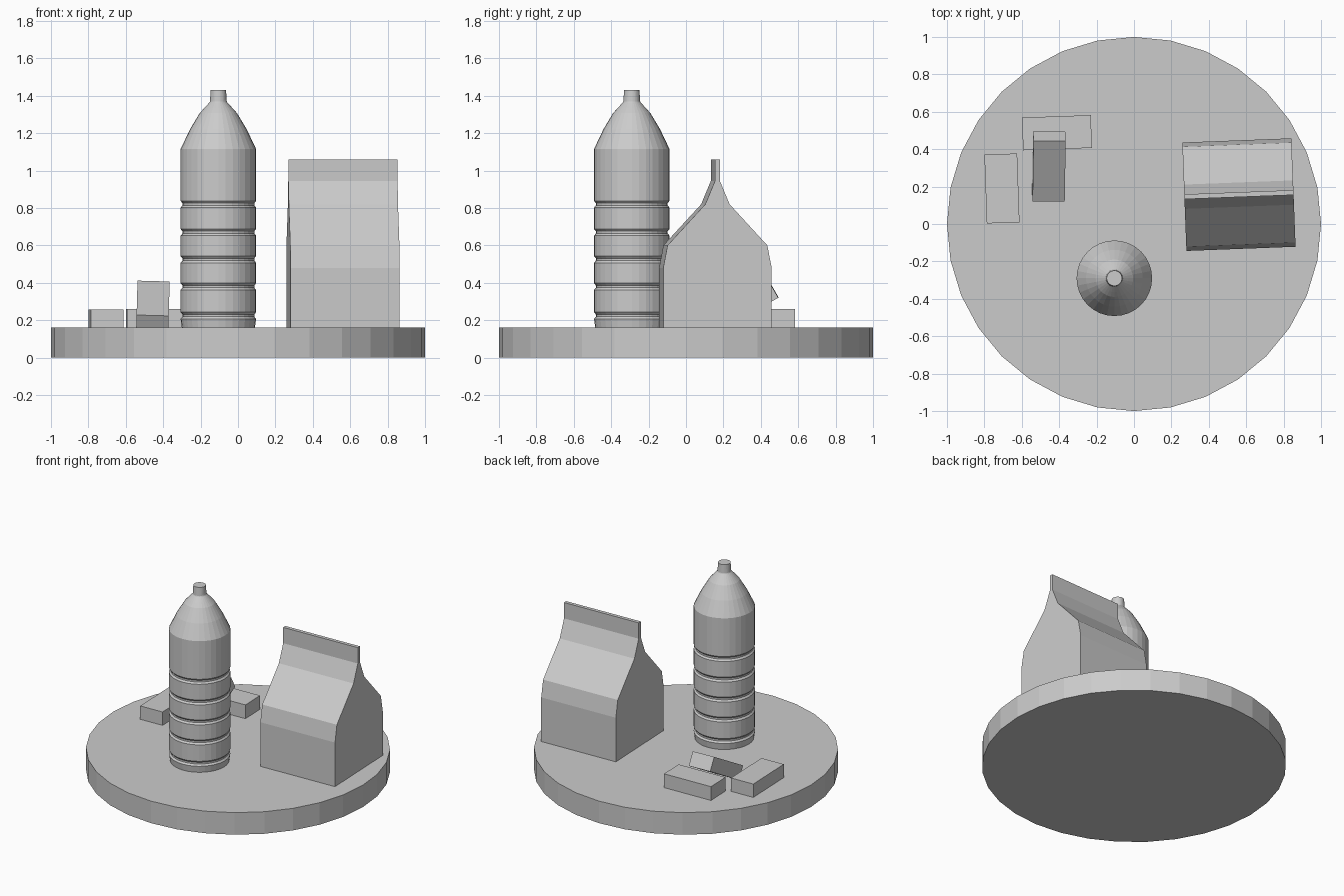
import bpy, bmesh, math
from mathutils import Matrix

if "Cube" in bpy.data.objects:
    bpy.data.objects.remove(bpy.data.objects["Cube"])


def finish(name, bm, matrix=None):
    if matrix is not None:
        bmesh.ops.transform(bm, matrix=matrix, verts=bm.verts)
    bmesh.ops.recalc_face_normals(bm, faces=bm.faces)
    mesh = bpy.data.meshes.new(name)
    bm.to_mesh(mesh)
    bm.free()
    obj = bpy.data.objects.new(name, mesh)
    bpy.context.collection.objects.link(obj)
    return obj


def lathe(name, profile, centre, sides=32):
    """Revolve (radius, z) points, closing both ends."""
    bm = bmesh.new()
    rings = []
    for r, z in profile:
        rings.append([bm.verts.new((r * math.cos(2 * math.pi * i / sides),
                                    r * math.sin(2 * math.pi * i / sides), z))
                      for i in range(sides)])
    for a, b in zip(rings, rings[1:]):
        for i in range(sides):
            j = (i + 1) % sides
            bm.faces.new((a[i], a[j], b[j], b[i]))
    bm.faces.new(rings[0][::-1])
    bm.faces.new(rings[-1])
    return finish(name, bm, Matrix.Translation((*centre, 0)))


def block(name, size, centre, turn=0, pitch=0, roll=0):
    bm = bmesh.new()
    bmesh.ops.create_cube(bm, size=1)
    rot = (Matrix.Rotation(math.radians(turn), 4, 'Z')
           @ Matrix.Rotation(math.radians(roll), 4, 'Y')
           @ Matrix.Rotation(math.radians(pitch), 4, 'X'))
    return finish(name, bm, Matrix.Translation(centre) @ rot @ Matrix.Diagonal((*size, 1)))


# Round base
TOP = 0.16
lathe("round_base", [(1, 0), (1, TOP)], (0, 0))

# Bottle with ring grooves, tapered shoulder and cap
profile = [(0.195, TOP)]
for z in (0.225, 0.38, 0.525, 0.67, 0.82):
    profile += [(0.202, z - 0.018), (0.192, z - 0.006), (0.192, z + 0.006), (0.202, z + 0.018)]
profile += [(0.202, 1.115), (0.152, 1.22), (0.1, 1.307), (0.075, 1.335),
            (0.047, 1.365), (0.045, 1.37), (0.041, 1.43)]
lathe("bottle", profile, (-0.105, -0.29))

# Gabled carton: mirrored end profile extruded along x
half = [(0.29, TOP), (0.29, 0.48), (0.267, 0.6), (0.065, 0.82), (0.013, 0.945), (0.013, 1.06)]
outline = half + [(-y, z) for y, z in reversed(half)]
bm = bmesh.new()
face = bm.faces.new([bm.verts.new((-0.292, y, z)) for y, z in outline])
ext = bmesh.ops.extrude_face_region(bm, geom=[face], use_keep_orig=True)
moved = [v for v in ext["geom"] if isinstance(v, bmesh.types.BMVert)]
bmesh.ops.translate(bm, vec=(0.584, 0, 0), verts=moved)
finish("carton", bm, Matrix.Translation((0.561, 0.157, 0))
       @ Matrix.Rotation(math.radians(2.2), 4, 'Z'))

# Two flat bars and one leaning on them
block("left_bar", (0.175, 0.368, 0.1), (-0.706, 0.19, 0.207), turn=2)
block("back_bar", (0.368, 0.175, 0.1), (-0.412, 0.488, 0.21), turn=2)
block("leaning_bar", (0.172, 0.372, 0.1), (-0.455, 0.307, 0.274), pitch=29.6, roll=1.6)
